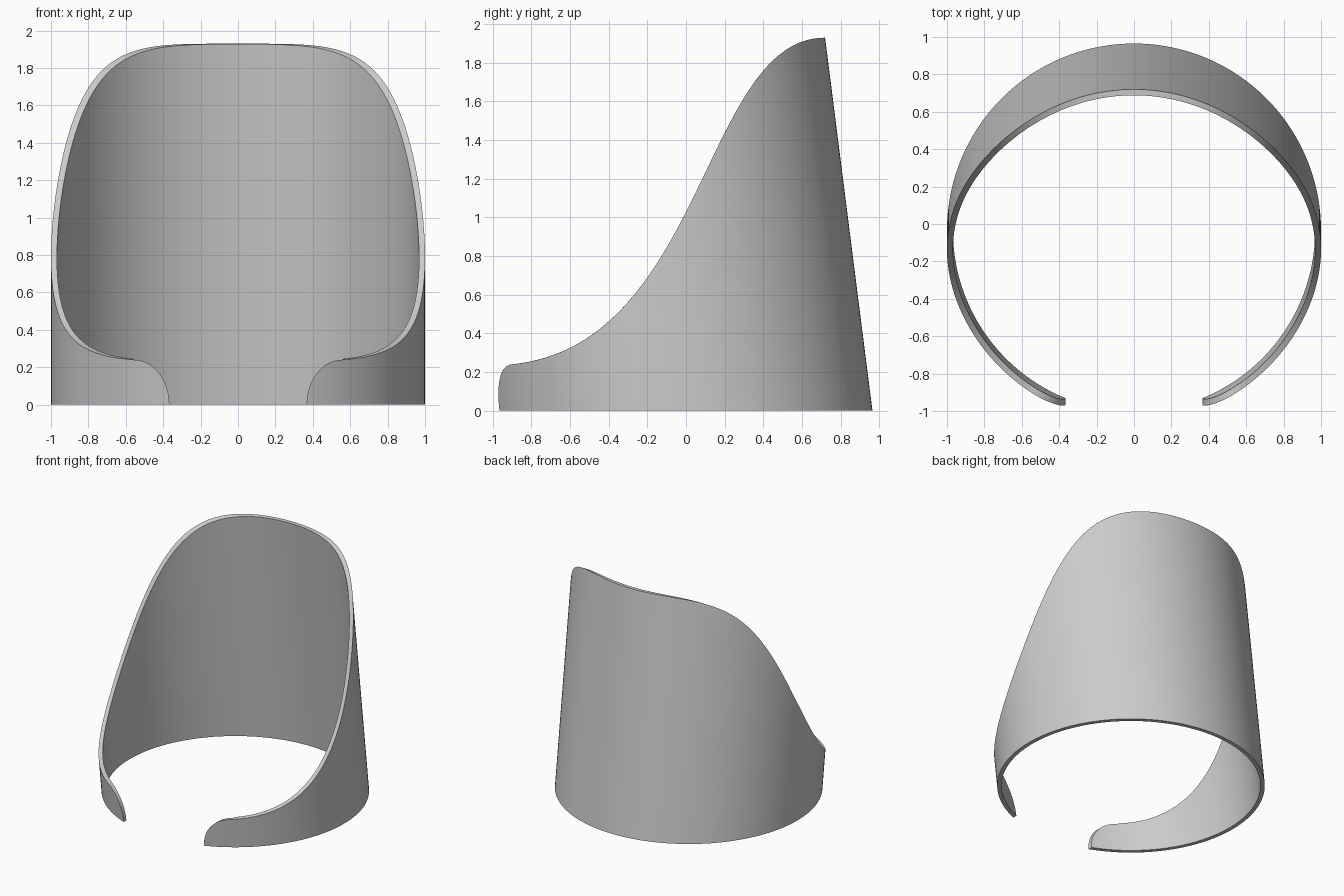
import bpy, bmesh, math

cube = bpy.data.objects.get("Cube")
if cube:
    bpy.data.objects.remove(cube, do_unlink=True)

COLUMNS = 240
OUTER, INNER = 1.0, 0.968
CENTRE_Y = -0.035
LEAN = 0.127          # forward lean per unit of height
GAP = 0.367           # half width of the front opening
CORNER_W, CORNER_H = 0.19, 0.24


def bezier(a, b, c, d, t):
    s = 1 - t
    return a * s**3 + 3 * b * s * s * t + 3 * c * s * t * t + d * t**3


def rim_height(y0):
    """Height where a leaning wall line starting at y0 meets the side curve."""
    lo, hi = 0.0, 1.0
    for _ in range(40):
        t = (lo + hi) / 2
        y = bezier(-0.9, 0.1, 0.085, 0.72, t)
        z = bezier(0.24, 0.34, 1.93, 1.93, t)
        if y + LEAN * z < y0:
            lo = t
        else:
            hi = t
    return bezier(0.24, 0.34, 1.93, 1.93, lo)


def wall(bm, radius):
    """Columns of bottom and top points around one side of the shell."""
    start = math.asin(GAP / radius)
    span = 2 * math.pi - 2 * start
    columns = []
    for i in range(COLUMNS + 1):
        a = start + span * (1 - math.cos(math.pi * i / COLUMNS)) / 2
        x, y = radius * math.sin(a), CENTRE_Y - radius * math.cos(a)
        top = rim_height(y)
        # rounded front tips
        k = (GAP + CORNER_W - abs(x)) / CORNER_W
        if y < 0 and k > 0:
            top = min(top, CORNER_H * math.sqrt(max(0, 1 - k * k)))
        columns.append((bm.verts.new((x, y, 0)),
                        bm.verts.new((x, y - LEAN * top, top))))
    return columns


# Leaning open cuff
bm = bmesh.new()
out, inn = wall(bm, OUTER), wall(bm, INNER)
for i in range(COLUMNS):
    (ob, ot), (ob2, ot2) = out[i], out[i + 1]
    (ib, it), (ib2, it2) = inn[i], inn[i + 1]
    for face in ((ob, ob2, ot2, ot), (ib, it, it2, ib2),
                 (ot, ot2, it2, it), (ob, ib, ib2, ob2)):
        bm.faces.new(face)
bmesh.ops.remove_doubles(bm, verts=bm.verts, dist=0.00002)
bmesh.ops.recalc_face_normals(bm, faces=bm.faces)

mesh = bpy.data.meshes.new("curved_shell")
bm.to_mesh(mesh)
bm.free()
shell = bpy.data.objects.new("curved_shell", mesh)
bpy.context.collection.objects.link(shell)

# Single plain grey
grey = bpy.data.materials.new("light_grey")
grey.use_nodes = True
colour = (0.6, 0.6, 0.6, 1)
grey.diffuse_color = colour
grey.node_tree.nodes["Principled BSDF"].inputs["Base Color"].default_value = colour
mesh.materials.append(grey)

bpy.ops.object.select_all(action="DESELECT")
shell.select_set(True)
bpy.context.view_layer.objects.active = shell
bpy.ops.object.shade_smooth_by_angle(angle=math.radians(30))
